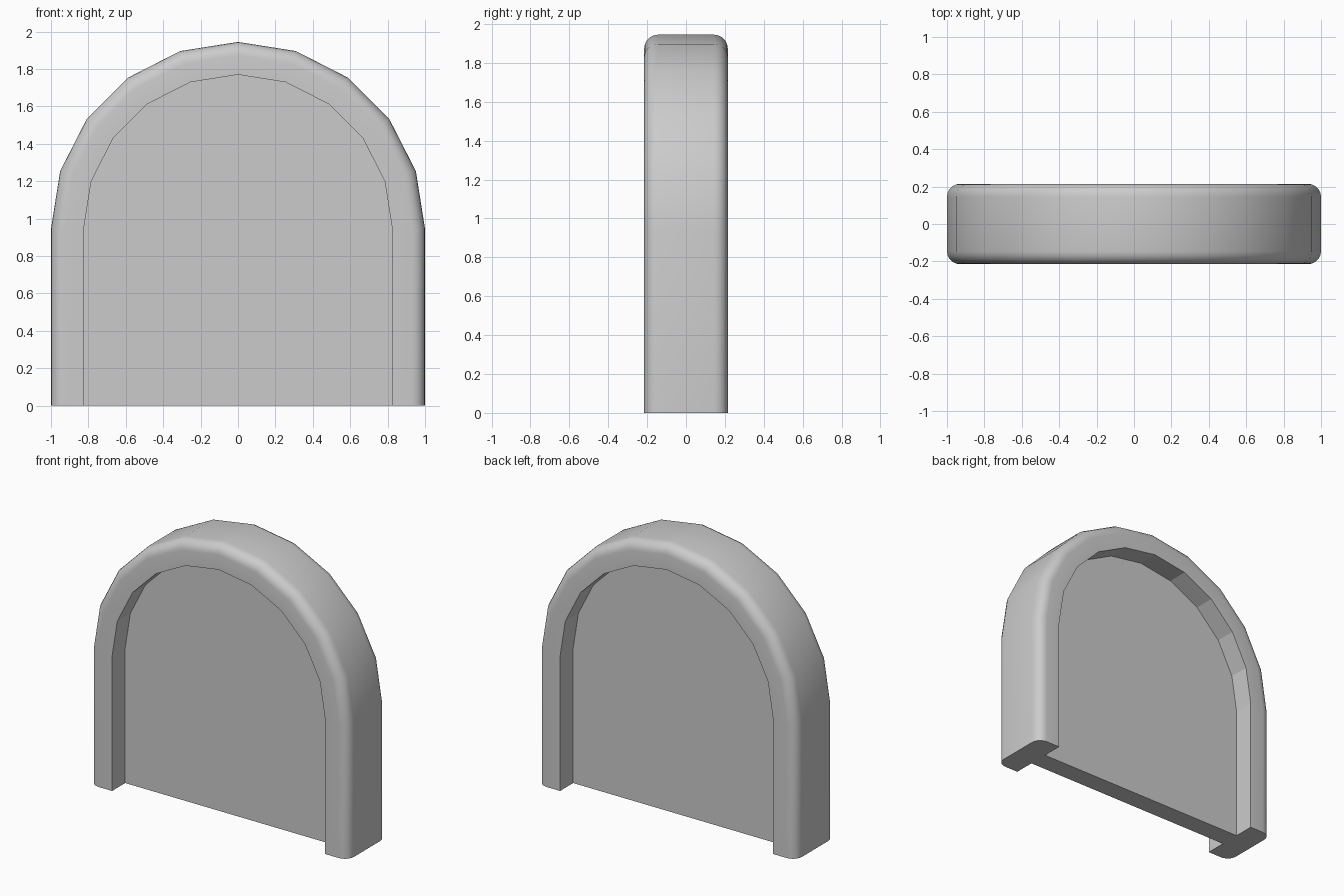
import bpy, bmesh
from math import sin, cos, pi

if "Cube" in bpy.data.objects:
    bpy.data.objects.remove(bpy.data.objects["Cube"])

R_OUT, R_IN = 1.0, 0.825      # outer and inner arch radius
SPRING = 0.945                # height where the arch starts
HALF_D, HALF_P = 0.215, 0.07  # half depth of the frame and of the panel
BEV, BSEG, SIDES = 0.07, 5, 10

# Frame cross-section as (radius, y), from front panel face round to back
front = [(R_IN, -HALF_P), (R_IN, -HALF_D)]
for i in range(BSEG + 1):
    a = pi / 2 * i / BSEG
    front.append((R_OUT - BEV + BEV * sin(a), -HALF_D + BEV - BEV * cos(a)))
profile = front + [(r, -y) for r, y in reversed(front)]


def station(r, i):
    """x, z on the arch path: a foot at each end, the arch between."""
    if i == 0:
        return r, 0.0
    if i == SIDES + 2:
        return -r, 0.0
    a = pi * (i - 1) / SIDES
    return r * cos(a), SPRING + r * sin(a)


bm = bmesh.new()
rows = []
for i in range(SIDES + 3):
    row = []
    for r, y in profile:
        x, z = station(r, i)
        row.append(bm.verts.new((x, y, z)))
    rows.append(row)

# Frame: smooth rim, faceted inner reveal
last = len(profile) - 1
for a, b in zip(rows, rows[1:]):
    for j in range(last):
        f = bm.faces.new((a[j], a[j + 1], b[j + 1], b[j]))
        f.smooth = 0 < j < last - 1

# Recessed panel, front and back, and the flat underside
bm.faces.new([row[0] for row in rows])
bm.faces.new([row[-1] for row in rows])
bm.faces.new(rows[0] + rows[-1][::-1])
bmesh.ops.recalc_face_normals(bm, faces=bm.faces[:])

mesh = bpy.data.meshes.new("arched_panel")
bm.to_mesh(mesh)
bm.free()
obj = bpy.data.objects.new("arched_panel", mesh)
bpy.context.collection.objects.link(obj)
